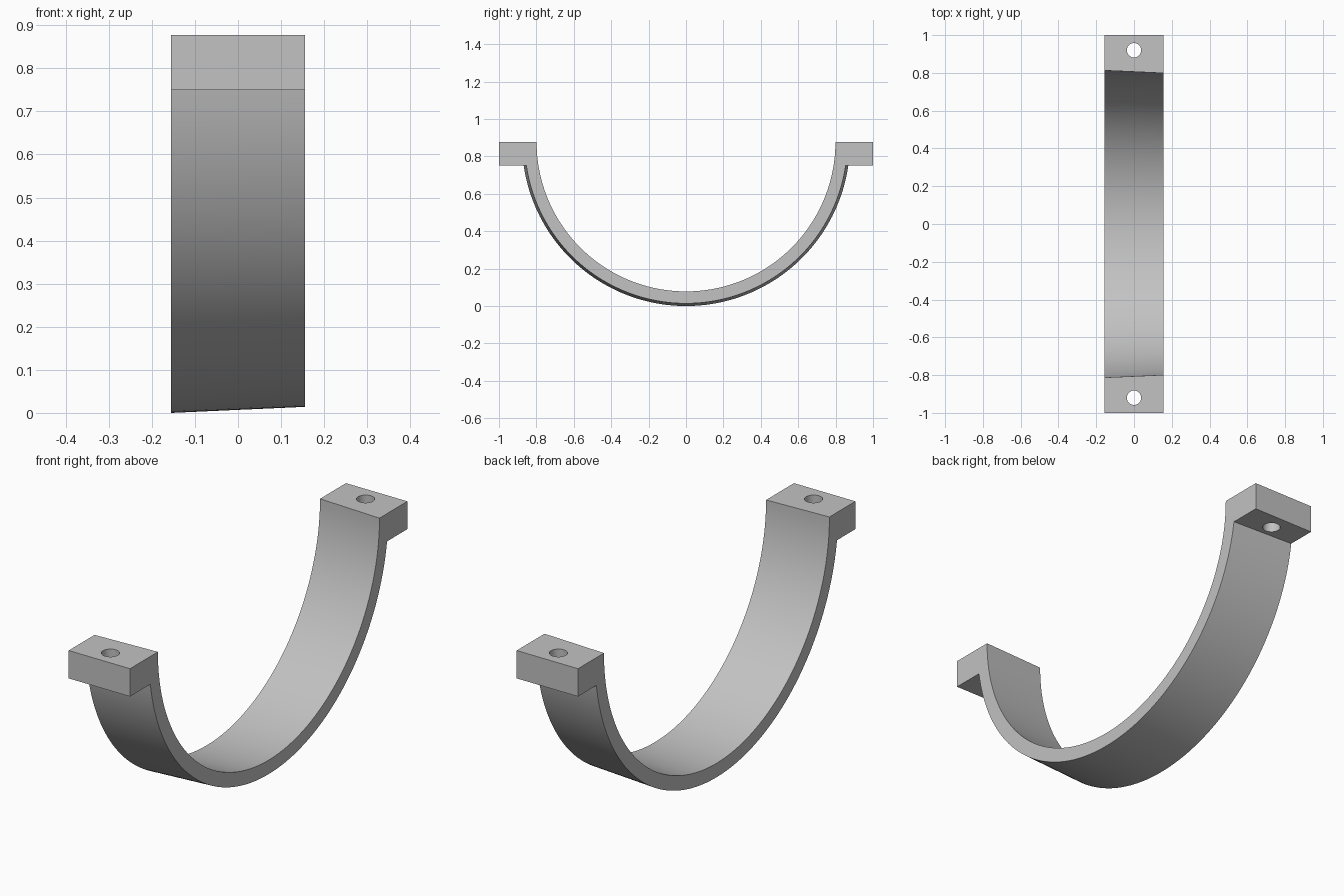
import bpy, bmesh
from math import sin, cos, asin, pi, radians
from mathutils import Matrix

cube = bpy.data.objects.get("Cube")
if cube:
    bpy.data.objects.remove(cube, do_unlink=True)

HALF_WIDTH = 0.155
TOP = 0.877          # also the height of the arc centre
EAR_BOTTOM = 0.75
WALL = 0.064
SEGMENTS = 96

grey = bpy.data.materials.new("light_grey")
grey.use_nodes = True
colour = (0.54, 0.54, 0.54, 1)
grey.diffuse_color = colour
grey.node_tree.nodes["Principled BSDF"].inputs["Base Color"].default_value = colour


def arc(radius, start):
    """Points along the lower arc from the +y side to the -y side."""
    angles = [start + (pi - 2 * start) * i / SEGMENTS for i in range(SEGMENTS + 1)]
    return [(radius * cos(a), TOP - radius * sin(a)) for a in angles]


def section(outer):
    """Closed y-z outline: half ring with a square ear at each end."""
    inside = arc(outer - WALL, 0)
    outside = arc(outer, asin((TOP - EAR_BOTTOM) / outer))
    left_ear = [(-1, TOP), (-1, EAR_BOTTOM)]
    right_ear = [(1, EAR_BOTTOM), (1, TOP)]
    return inside + left_ear + outside[::-1] + right_ear


def make_object(name, bm):
    bmesh.ops.recalc_face_normals(bm, faces=bm.faces)
    mesh = bpy.data.meshes.new(name)
    bm.to_mesh(mesh)
    bm.free()
    mesh.materials.append(grey)
    obj = bpy.data.objects.new(name, mesh)
    bpy.context.collection.objects.link(obj)
    return obj


# Slightly tapered half-ring clamp, lofted between its two end sections
bm = bmesh.new()
ends = [[bm.verts.new((x, y, z)) for y, z in section(outer)]
        for x, outer in ((-HALF_WIDTH, TOP), (HALF_WIDTH, TOP - 0.014))]
count = len(ends[0])
for i in range(count):
    j = (i + 1) % count
    bm.faces.new((ends[0][i], ends[0][j], ends[1][j], ends[1][i]))
for end in ends:
    bm.faces.new(end)
clamp = make_object("half_ring_clamp", bm)

# Bolt holes through both ears
bm = bmesh.new()
for side in (-1, 1):
    bmesh.ops.create_cone(bm, cap_ends=True, segments=40, radius1=0.038, radius2=0.038,
                          depth=0.4, matrix=Matrix.Translation((0, side * 0.92, 0.82)))
cutter = make_object("bolt_hole_cutter", bm)
cutter.hide_render = True

cut = clamp.modifiers.new("bolt_holes", 'BOOLEAN')
cut.operation = 'DIFFERENCE'
cut.solver = 'EXACT'
cut.object = cutter

bpy.ops.object.select_all(action='DESELECT')
clamp.select_set(True)
bpy.context.view_layer.objects.active = clamp
bpy.ops.object.modifier_apply(modifier=cut.name)
bpy.data.objects.remove(cutter, do_unlink=True)
bpy.ops.object.shade_smooth_by_angle(angle=radians(30))
